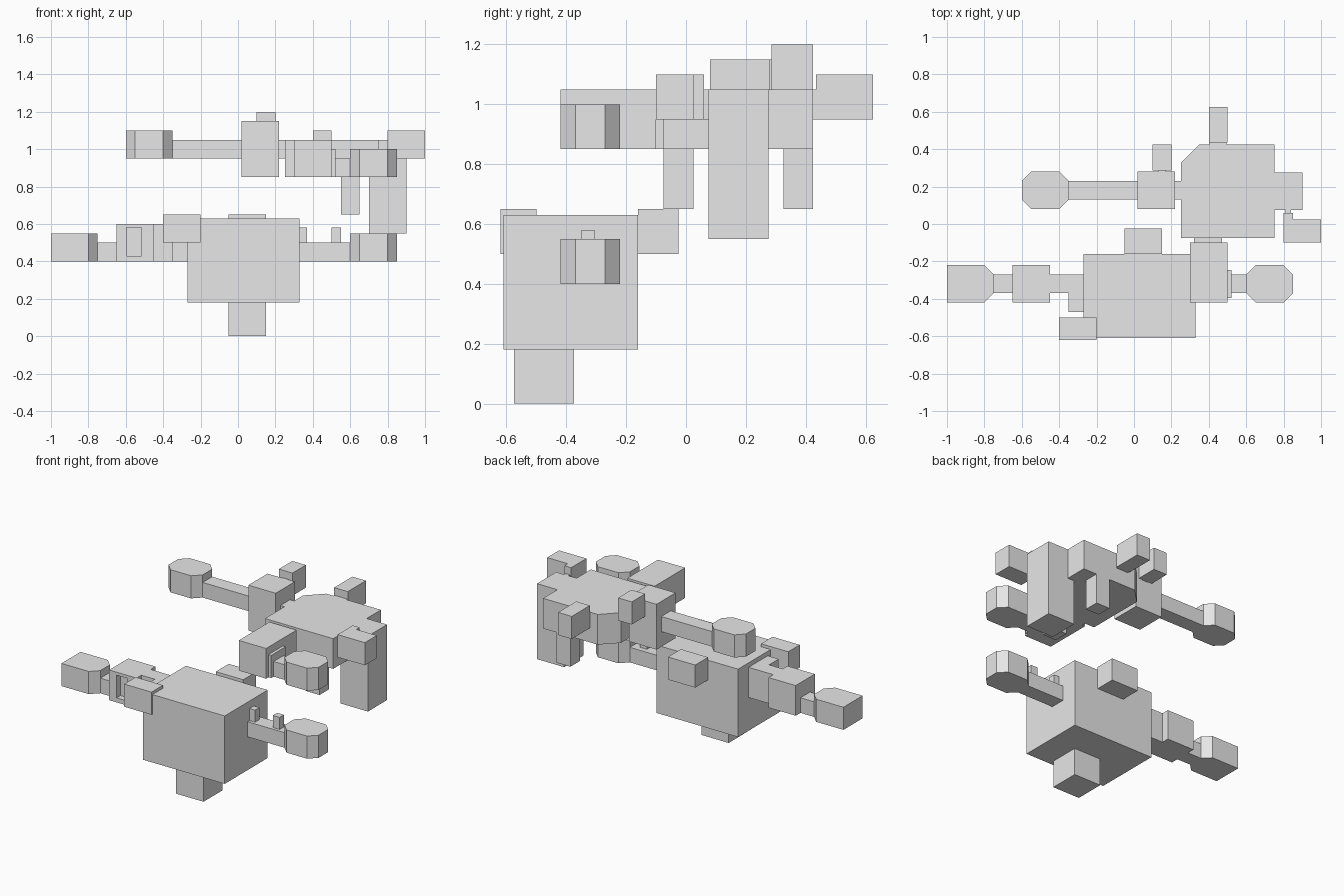
import bpy, bmesh

if "Cube" in bpy.data.objects:
    bpy.data.objects.remove(bpy.data.objects["Cube"])

grey = bpy.data.materials.new("light_grey")
grey.diffuse_color = (0.8, 0.8, 0.8, 1)
grey.use_nodes = True
grey.node_tree.nodes["Principled BSDF"].inputs["Base Color"].default_value = grey.diffuse_color


def prism(name, x, y, z, cuts=(0, 0, 0, 0)):
    """Upright block; cuts = corner chamfers at front-left, front-right, back-right, back-left."""
    (x0, x1), (y0, y1), (z0, z1) = x, y, z
    corners = [(x0, y0, 1, 1), (x1, y0, -1, 1), (x1, y1, -1, -1), (x0, y1, 1, -1)]
    pts = []
    for i, ((cx, cy, sx, sy), c) in enumerate(zip(corners, cuts)):
        if not c:
            pts.append((cx, cy))
            continue
        pair = [(cx, cy + sy * c), (cx + sx * c, cy)]
        pts += pair if i % 2 == 0 else pair[::-1]
    bm = bmesh.new()
    base = bm.faces.new([bm.verts.new((px, py, z0)) for px, py in pts])
    top = bmesh.ops.extrude_face_region(bm, geom=[base])["geom"]
    for v in top:
        if isinstance(v, bmesh.types.BMVert):
            v.co.z = z1
    bmesh.ops.recalc_face_normals(bm, faces=bm.faces)
    me = bpy.data.meshes.new(name)
    bm.to_mesh(me)
    bm.free()
    me.materials.append(grey)
    ob = bpy.data.objects.new(name, me)
    bpy.context.collection.objects.link(ob)
    return ob


OCT = (0.05,) * 4
ARM_Y, POD_Y = (-0.37, -0.27), (-0.42, -0.22)

# Upper hub, its wing arm and pod
prism("upper_hub", (0.25, 0.75), (-0.075, 0.425), (0.85, 1.05), (0, 0, 0, 0.1))
prism("upper_arm_inner", (0.22, 0.25), (0.13, 0.23), (0.95, 1.05))
prism("upper_junction", (0.02, 0.22), (0.08, 0.28), (0.85, 1.15))
prism("upper_arm_outer", (-0.35, 0.02), (0.13, 0.23), (0.95, 1.05))
prism("upper_left_pod", (-0.60, -0.35), (0.08, 0.28), (0.95, 1.10), OCT)

# Tall leg and two short legs under the hub
prism("tall_leg", (0.70, 0.90), (0.075, 0.275), (0.55, 1.05))
for side, y in (("front", -0.075), ("back", 0.325)):
    prism(side + "_short_leg", (0.55, 0.65), (y, y + 0.1), (0.65, 0.85))

# Small boxes hung off the upper parts, with their connectors
prism("junction_box", (0.10, 0.20), (0.285, 0.425), (1.05, 1.20))
prism("junction_box_link", (0.13, 0.17), (0.275, 0.29), (1.05, 1.15))
prism("back_box", (0.40, 0.50), (0.435, 0.625), (0.95, 1.10))
prism("back_box_link", (0.405, 0.495), (0.42, 0.44), (0.95, 1.05))
prism("side_box", (0.80, 1.00), (-0.10, 0.025), (0.95, 1.10))
prism("side_box_peg", (0.80, 0.85), (0.025, 0.06), (0.95, 1.10))
prism("side_box_link", (0.81, 0.84), (0.06, 0.08), (0.95, 1.05))

# Front corridor and its octagonal pod
prism("front_block", (0.30, 0.50), (-0.42, -0.10), (0.85, 1.05))
prism("front_block_link", (0.32, 0.47), (-0.10, -0.075), (0.85, 0.95))
prism("front_plate", (0.50, 0.52), (-0.395, -0.245), (0.85, 1.00))
prism("front_arm", (0.52, 0.60), ARM_Y, (0.85, 0.95))
prism("front_pod", (0.60, 0.85), POD_Y, (0.85, 1.00), OCT)

# Lower body with foot and side boxes
prism("lower_body", (-0.27, 0.33), (-0.61, -0.16), (0.18, 0.63))
prism("foot", (-0.05, 0.15), (-0.575, -0.375), (0.0, 0.18))
prism("lower_back_box", (-0.05, 0.15), (-0.16, -0.025), (0.50, 0.65))
prism("lower_front_box", (-0.40, -0.20), (-0.62, -0.50), (0.50, 0.65))

# Lower right arm with two pegs and pod
prism("lower_right_arm", (0.33, 0.60), ARM_Y, (0.40, 0.50))
for i, (x0, x1) in enumerate(((0.33, 0.37), (0.50, 0.55))):
    prism("arm_peg_%d" % i, (x0, x1), (-0.35, -0.305), (0.50, 0.58))
prism("lower_right_pod", (0.60, 0.85), POD_Y, (0.40, 0.55), OCT)

# Lower left arm, block with doorway, and pod
prism("lower_left_step", (-0.35, -0.27), (-0.47, -0.27), (0.40, 0.60))
prism("lower_left_arm_inner", (-0.45, -0.35), ARM_Y, (0.40, 0.60))
block = prism("lower_left_block", (-0.65, -0.45), POD_Y, (0.40, 0.60))
prism("lower_left_arm_outer", (-0.75, -0.65), ARM_Y, (0.40, 0.50))
prism("lower_left_pod", (-1.0, -0.75), POD_Y, (0.40, 0.55), (0, 0.05, 0.05, 0))

# Doorway recess in the left block
cutter = prism("doorway_cutter", (-0.595, -0.515), (-0.45, -0.38), (0.43, 0.58))
cutter.hide_render = True
cutter.hide_set(True)
cut = block.modifiers.new("doorway", "BOOLEAN")
cut.operation = "DIFFERENCE"
cut.solver = "EXACT"
cut.object = cutter
